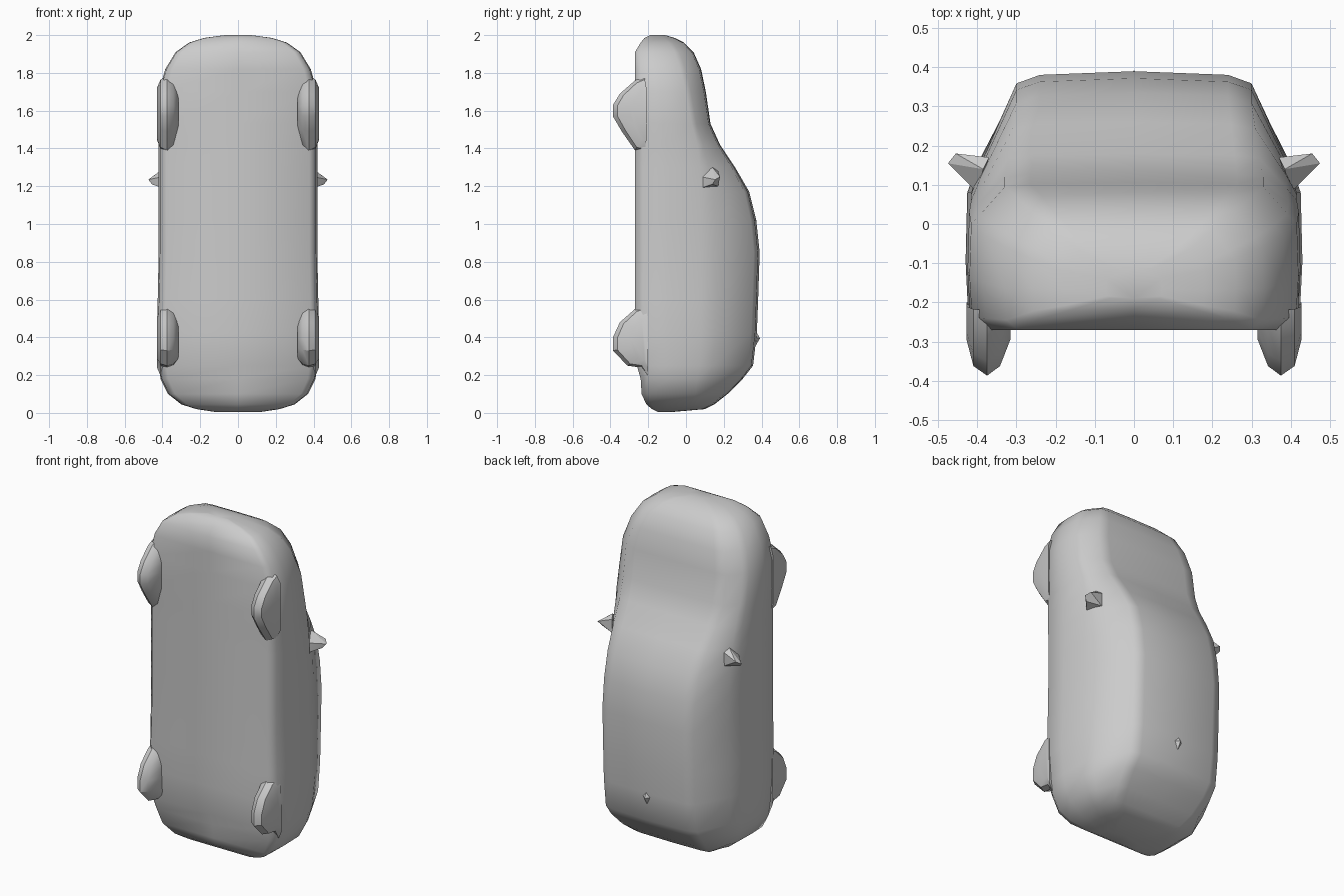
import bpy, bmesh, math

grey = bpy.data.materials.new("plain grey")
grey.diffuse_color = (0.6, 0.6, 0.6, 1)


def make(name, bm, angle):
    bmesh.ops.recalc_face_normals(bm, faces=bm.faces)
    me = bpy.data.meshes.new(name)
    bm.to_mesh(me)
    bm.free()
    me.materials.append(grey)
    ob = bpy.data.objects.new(name, me)
    bpy.context.collection.objects.link(ob)
    bpy.ops.object.select_all(action='DESELECT')
    ob.select_set(True)
    bpy.context.view_layer.objects.active = ob
    bpy.ops.object.shade_smooth_by_angle(angle=math.radians(angle))
    return ob


def loft(name, rings, angle):
    bm = bmesh.new()
    loops = [[bm.verts.new(p) for p in r] for r in rings]
    n = len(loops[0])
    for a, b in zip(loops, loops[1:]):
        for i in range(n):
            j = (i + 1) % n
            bm.faces.new((a[i], a[j], b[j], b[i]))
    bm.faces.new(loops[0])
    bm.faces.new(loops[-1])
    return make(name, bm, angle)


# Body stations along the length:
# height, floor y, roof y, half width, roof half width, belt y
stations = [
    (0.005, -0.15, -0.07, 0.12, 0.08, -0.10),
    (0.02, -0.18, 0.10, 0.22, 0.18, -0.02),
    (0.045, -0.21, 0.15, 0.30, 0.25, 0.02),
    (0.10, -0.235, 0.22, 0.37, 0.28, 0.05),
    (0.18, -0.24, 0.30, 0.41, 0.30, 0.06),
    (0.25, -0.26, 0.355, 0.42, 0.30, 0.07),
    (0.42, -0.27, 0.375, 0.43, 0.30, 0.08),
    (0.60, -0.27, 0.382, 0.425, 0.30, 0.08),
    (0.85, -0.27, 0.39, 0.42, 0.30, 0.08),
    (1.02, -0.27, 0.372, 0.42, 0.30, 0.08),
    (1.17, -0.27, 0.335, 0.42, 0.30, 0.08),
    (1.30, -0.27, 0.26, 0.42, 0.31, 0.075),
    (1.42, -0.27, 0.18, 0.42, 0.32, 0.06),
    (1.53, -0.27, 0.13, 0.425, 0.33, 0.03),
    (1.70, -0.27, 0.105, 0.42, 0.33, 0.00),
    (1.82, -0.27, 0.08, 0.385, 0.30, -0.03),
    (1.91, -0.27, 0.04, 0.33, 0.26, -0.06),
    (1.96, -0.24, -0.01, 0.26, 0.20, -0.09),
    (1.985, -0.22, -0.06, 0.18, 0.14, -0.12),
    (2.0, -0.19, -0.11, 0.07, 0.05, -0.14),
]
rings = []
for z, yb, yt, w, t, belt in stations:
    h, d = yt - belt, belt - yb
    half = [(0.9 * w, yb), (0.985 * w, yb + 0.12 * d), (w, yb + 0.5 * d),
            (0.99 * w, belt), (0.93 * w, belt + 0.25 * h),
            (t, yt - 0.1 * h), (0.8 * t, yt - 0.03 * h)]
    ring = [(0, yb)] + half + [(0, yt)] + [(-x, y) for x, y in reversed(half)]
    rings.append([(x, y, z) for x, y in ring])
loft("body", rings, 50)

# Wheels: side outline (y, z), widest in the middle of the tread
front_rim = [(-0.22, 1.78), (-0.27, 1.76), (-0.35, 1.69), (-0.387, 1.63),
             (-0.387, 1.57), (-0.34, 1.49), (-0.27, 1.39), (-0.22, 1.38)]
rear_rim = [(-0.21, 0.57), (-0.27, 0.55), (-0.35, 0.48), (-0.387, 0.40),
            (-0.387, 0.33), (-0.31, 0.25), (-0.24, 0.24), (-0.20, 0.18)]
for place, rim, mid in (("front", front_rim, 1.59), ("rear", rear_rim, 0.375)):
    for side, s in (("right", 1), ("left", -1)):
        layers = []
        for x, k in ((0.315, 0.5), (0.342, 0.87), (0.375, 1.0), (0.41, 0.87), (0.428, 0.5)):
            layers.append([(s * x, -0.2 + (y + 0.2) * k, mid + (z - mid) * (0.4 + 0.6 * k))
                           for y, z in rim])
        loft(f"{place}_{side}_wheel", layers, 35)

# Door mirrors: small faceted wedges
for side, s in (("right", 1), ("left", -1)):
    bm = bmesh.new()
    for x, y, z in ((0.37, 0.17, 1.28), (0.37, 0.17, 1.20), (0.40, 0.08, 1.25),
                    (0.40, 0.08, 1.19), (0.385, 0.14, 1.30), (0.455, 0.18, 1.25),
                    (0.475, 0.155, 1.235), (0.455, 0.14, 1.21)):
        bm.verts.new((s * x, y, z))
    bmesh.ops.convex_hull(bm, input=bm.verts)
    make(f"{side}_mirror", bm, 20)

# Roof fin at the rear
bm = bmesh.new()
for p in ((-0.035, 0.36, 0.40), (0.035, 0.36, 0.40), (0, 0.36, 0.45),
          (0, 0.36, 0.34), (0, 0.392, 0.395)):
    bm.verts.new(p)
bmesh.ops.convex_hull(bm, input=bm.verts)
make("roof_fin", bm, 20)
